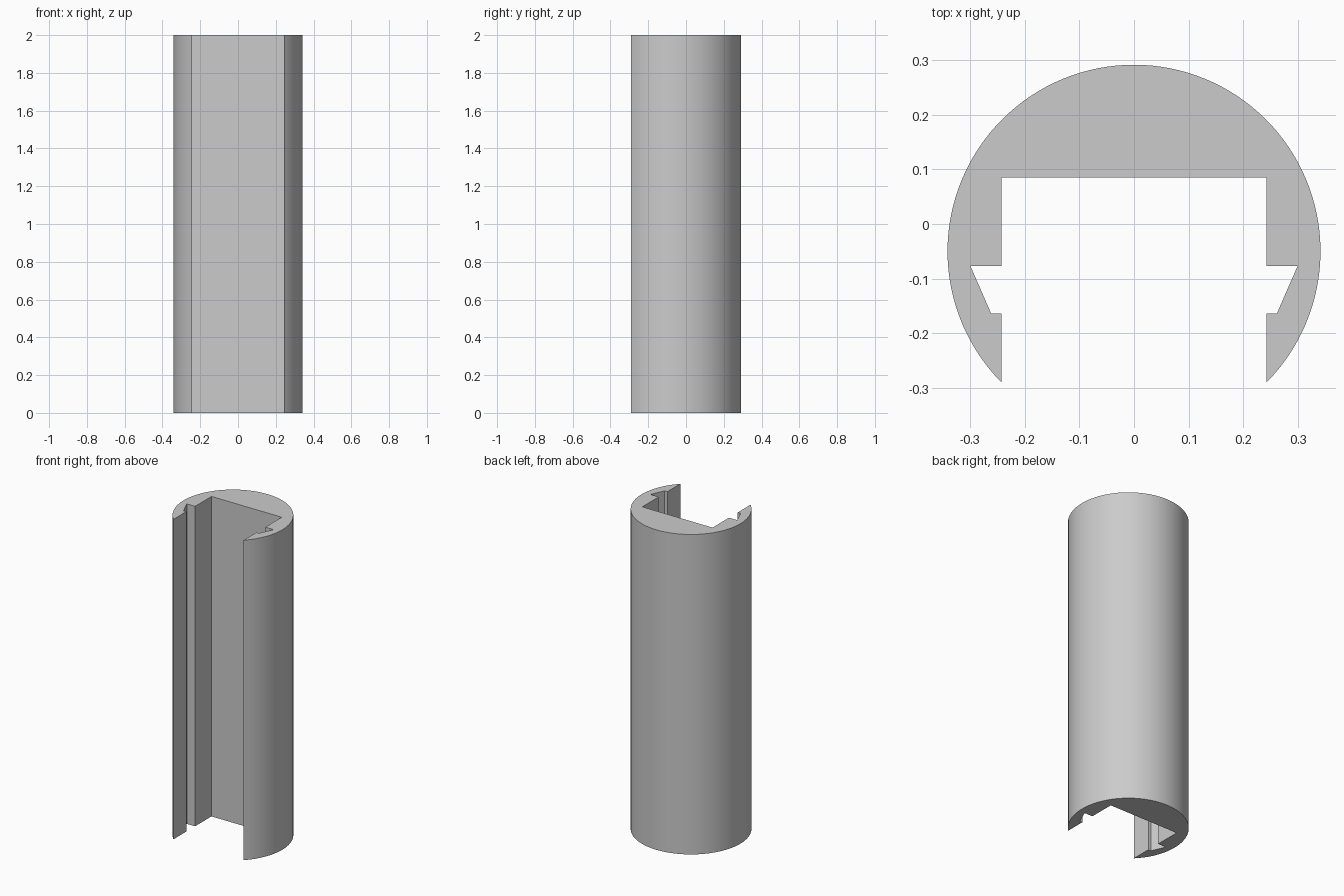
import bpy
import bmesh
from math import asin, cos, sin, pi, radians

cube = bpy.data.objects.get("Cube")
if cube:
    bpy.data.objects.remove(cube, do_unlink=True)

HEIGHT = 2.0
RADIUS = 0.342
CENTRE_Y = -0.05
SLOT = 0.243        # half width of the front channel
STEPS = 96

# Plain grey material
grey = bpy.data.materials.new("plain_grey")
grey.use_nodes = True
colour = (0.6, 0.6, 0.6, 1)
grey.diffuse_color = colour
grey.node_tree.nodes["Principled BSDF"].inputs["Base Color"].default_value = colour

# Outer arc, from the right lip round the back to the left lip
lip = pi / 2 + asin((RADIUS**2 - SLOT**2) ** 0.5 / RADIUS)
start = -(lip - pi / 2)
sweep = pi - 2 * start
arc = [(RADIUS * cos(start + sweep * i / STEPS),
        CENTRE_Y + RADIUS * sin(start + sweep * i / STEPS))
       for i in range(STEPS + 1)]

# Inner channel with a tapered side groove, mirrored
groove = [(SLOT, -0.164), (0.262, -0.164), (0.30, -0.077), (SLOT, -0.077), (SLOT, 0.085)]
profile = arc + [(-x, y) for x, y in groove] + groove[::-1]

# Extrude the profile upwards
bm = bmesh.new()
base = bm.faces.new([bm.verts.new((x, y, 0)) for x, y in profile])
extruded = bmesh.ops.extrude_face_region(bm, geom=[base], use_keep_orig=True)
top = [g for g in extruded["geom"] if isinstance(g, bmesh.types.BMVert)]
bmesh.ops.translate(bm, verts=top, vec=(0, 0, HEIGHT))
bmesh.ops.recalc_face_normals(bm, faces=bm.faces)
mesh = bpy.data.meshes.new("slotted_column")
bm.to_mesh(mesh)
bm.free()
mesh.materials.append(grey)

column = bpy.data.objects.new("slotted_column", mesh)
bpy.context.collection.objects.link(column)
bpy.ops.object.select_all(action="DESELECT")
column.select_set(True)
bpy.context.view_layer.objects.active = column
bpy.ops.object.shade_smooth_by_angle(angle=radians(30))
